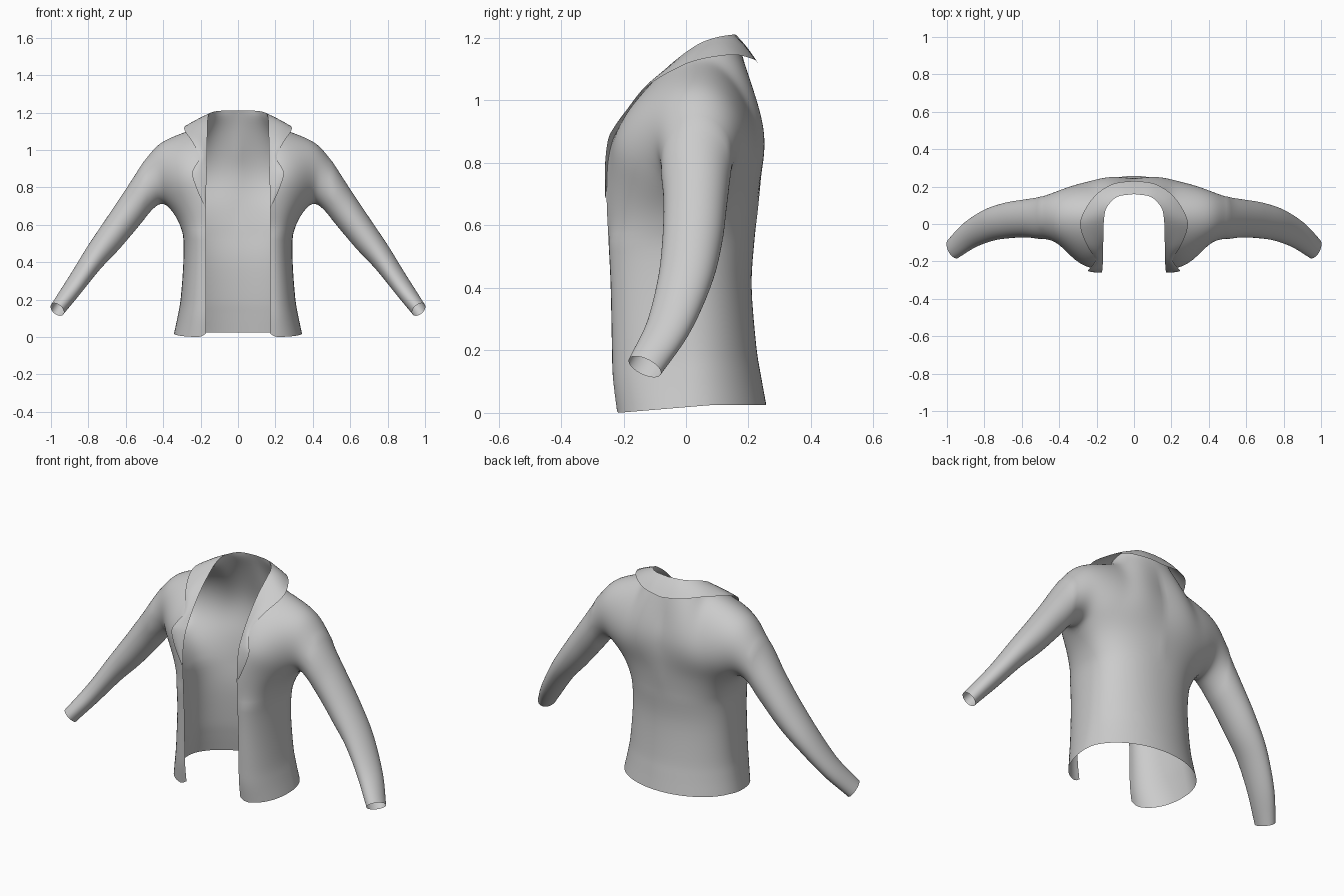
import bpy, bmesh, math
from mathutils import Vector as V

if "Cube" in bpy.data.objects:
    bpy.data.objects.remove(bpy.data.objects["Cube"])

K, NF = 4, 14          # samples per spline segment, columns across a front panel
ZA = 0.71              # armpit height


def spline(pts, k):
    """Catmull-Rom through pts (any dimension), k samples per segment."""
    p = [V(q) for q in pts]
    p = [2 * p[0] - p[1]] + p + [2 * p[-1] - p[-2]]
    out = []
    for i in range(1, len(p) - 2):
        a, b, c, d = p[i - 1:i + 3]
        for j in range(k):
            t = j / k
            out.append(0.5 * (2 * b + (c - a) * t + (2 * a - 5 * b + 4 * c - d) * t * t
                              + (3 * b - a - 3 * c + d) * t ** 3))
    return out + [p[-2].copy()]


def resample(poly, n):
    """n+1 points spread evenly over the index range of a dense polyline."""
    out = []
    for i in range(n + 1):
        f = i / n * (len(poly) - 1)
        j = min(int(f), len(poly) - 2)
        out.append(poly[j].lerp(poly[j + 1], f - j))
    return out


def add_grid(bm, rows):
    vs = [[bm.verts.new(p) for p in r] for r in rows]
    for a, b in zip(vs, vs[1:]):
        for i in range(len(a) - 1):
            bm.faces.new((a[i], a[i + 1], b[i + 1], b[i]))


def coons(bottom, top, left, right, bulge):
    """Patch of rows filling four boundary curves, pushed out in y by bulge."""
    n, m = len(bottom) - 1, len(left) - 1
    rows = []
    for j in range(m + 1):
        v, row = j / m, []
        for i in range(n + 1):
            u = i / n
            q = (bottom[i] * (1 - v) + top[i] * v + left[j] * (1 - u) + right[j] * u
                 - (bottom[0] * (1 - u) + bottom[n] * u) * (1 - v)
                 - (top[0] * (1 - u) + top[n] * u) * v)
            q.y += bulge * math.sin(math.pi * u) * math.sin(math.pi * v)
            row.append(q)
        rows.append(row)
    return rows


def relax(bm, n):
    """Smooth the chest and shoulder area, keeping open edges in place."""
    bmesh.ops.remove_doubles(bm, verts=bm.verts, dist=0.0005)
    inner = [v for v in bm.verts if v.co.z > .56 and v.co.x < .5 and not v.is_boundary]
    for _ in range(n):
        bmesh.ops.smooth_vert(bm, verts=inner, factor=.5, use_axis_x=True,
                              use_axis_y=True, use_axis_z=True)


def finish(bm, name):
    bmesh.ops.remove_doubles(bm, verts=bm.verts, dist=0.0005)
    bmesh.ops.recalc_face_normals(bm, faces=bm.faces)
    for f in bm.faces:
        f.smooth = True
    me = bpy.data.meshes.new(name)
    bm.to_mesh(me)
    bm.free()
    ob = bpy.data.objects.new(name, me)
    bpy.context.collection.objects.link(ob)
    mod = ob.modifiers.new("mirror", 'MIRROR')
    mod.merge_threshold = 0.001
    return ob


# Lapel fold line: front opening, up round the neck to the centre back
fold_pts = [(.17, -.254, ZA), (.17, -.25, .8), (.168, -.235, .87), (.167, -.213, .915),
            (.166, -.175, .975), (.165, -.12, 1.045), (.163, -.05, 1.115), (.16, .03, 1.175),
            (.145, .09, 1.2), (.09, .145, 1.21), (0, .16, 1.21)]
fold = spline(fold_pts, K)
M = 7 * K              # rows up to the shoulder seam
NB = NF + 3 * K        # columns across half the back

# Sleeve stations: upper x, z, lower x, z, centre y, half width
stations = spline([(.40, 1.06, .395, ZA - .005, .037, .152), (.455, 1.012, .425, .706, .037, .131),
                   (.52, .914, .475, .66, .032, .114), (.60, .79, .55, .57, .03, .102),
                   (.70, .64, .64, .465, .02, .096), (.80, .49, .74, .36, -.004, .087),
                   (.90, .325, .85, .225, -.057, .073), (.998, .175, .935, .12, -.132, .058)], 5)
centres = [V(((s[0] + s[2]) / 2, s[4], (s[1] + s[3]) / 2)) for s in stations]
rings = []
for i, s in enumerate(stations):
    c = centres[i]
    d = centres[min(i + 1, len(centres) - 1)] - centres[max(i - 1, 0)]
    down = V((s[2], s[4], s[3])) - c
    side = d.cross(down).normalized()
    side = -side if side.y > 0 else side
    if i == 0:
        side = V((0, -1, 0))
    ring = []
    for j in range(2 * M + 1):
        t = math.pi * j / M
        ring.append(c + down * math.cos(t) + side * s[5] * math.sin(t))
    rings.append(ring)
rings[0][0] = V((.395, .037, ZA))
rings[0][-1] = V((.395, .037, ZA))
arm_front = rings[0][:M + 1]
arm_back = rings[0][M:][::-1]

# Torso stations: z, half width, front y, back y, side y, front and back squareness
torso = spline([(0, .342, -.222, .257, .01, .92, 1), (.1, .322, -.234, .24, .01, .92, 1),
                (.2, .306, -.237, .225, .01, .9, .98), (.4, .292, -.241, .21, .01, .9, .95),
                (.55, .295, -.248, .219, .015, .9, .92), (.65, .332, -.253, .23, .025, .97, .95),
                (ZA, .395, -.254, .236, .037, 1.1, 1)], 4)


def section(s):
    z, xs, yf, yb, ys, p, r = s
    pts = []
    for i in range(NF + 1):
        t = math.pi / 2 * i / NF
        pts.append(V((.17 + (xs - .17) * math.sin(t) ** p,
                      ys + (yf - ys) * max(math.cos(t), 0) ** p, z)))
    for i in range(1, NB + 1):
        t = math.pi / 2 * i / NB
        pts.append(V((xs * max(math.cos(t), 0) ** r, ys + (yb - ys) * math.sin(t) ** r, z)))
    pts[NF] = V((xs, ys, z))
    pts[-1].x = 0
    # hem rises toward the back and rounds off at the front corner
    for i, q in enumerate(pts):
        hem = .025 * min(1, max(0, (q.y + .22) / .3)) + (.02, .005, 0)[min(i, 2)]
        q.z += hem * (1 - z / ZA) ** 2
    return pts


body = bmesh.new()
lower = [section(s) for s in torso]
add_grid(body, lower)

# Upper front and back panels meeting at the shoulder seam
shoulder = resample(spline([fold_pts[7], (.2, .034, 1.142), (.29, .037, 1.107), (.40, .037, 1.06)], 8), NF)
chest = lower[-1]
add_grid(body, coons(chest[:NF + 1], shoulder, fold[:M + 1], arm_front, -.028))
spine = resample(spline([chest[-1], (0, .244, .81), (0, .24, .9), (0, .216, 1.0),
                         (0, .187, 1.12), fold_pts[-1]], 8), M)
add_grid(body, coons(chest[NF:], shoulder[::-1] + fold[M + 1:], arm_back, spine, .024))

# Sleeve
add_grid(body, rings)
relax(body, 30)
finish(body, "jacket_body_and_sleeves")

# Folded collar and notched lapel
outer = spline([(.172, -.256, .685), (.22, -.257, .79), (.245, -.25, .87), (.232, -.232, .91),
                (.207, -.19, .965), (.245, -.125, 1.045), (.283, -.035, 1.1), (.28, .04, 1.13),
                (.21, .15, 1.146), (.11, .215, 1.132), (0, .23, 1.12)], K)
rows = []
for v in range(7):
    t = v / 6
    row = []
    for i, (a, b) in enumerate(zip(fold, outer)):
        f = i / (len(fold) - 1)
        lift = V((.3, -1 + 1.3 * f, .9 * f)) * (.004 + .006 * math.sin(math.pi * f)) * math.sin(math.pi * t)
        q = a.lerp(b, t) + lift
        if i == len(fold) - 1:
            q.x = 0
        row.append(q)
    rows.append(row)
collar = bmesh.new()
add_grid(collar, rows)
finish(collar, "collar")
